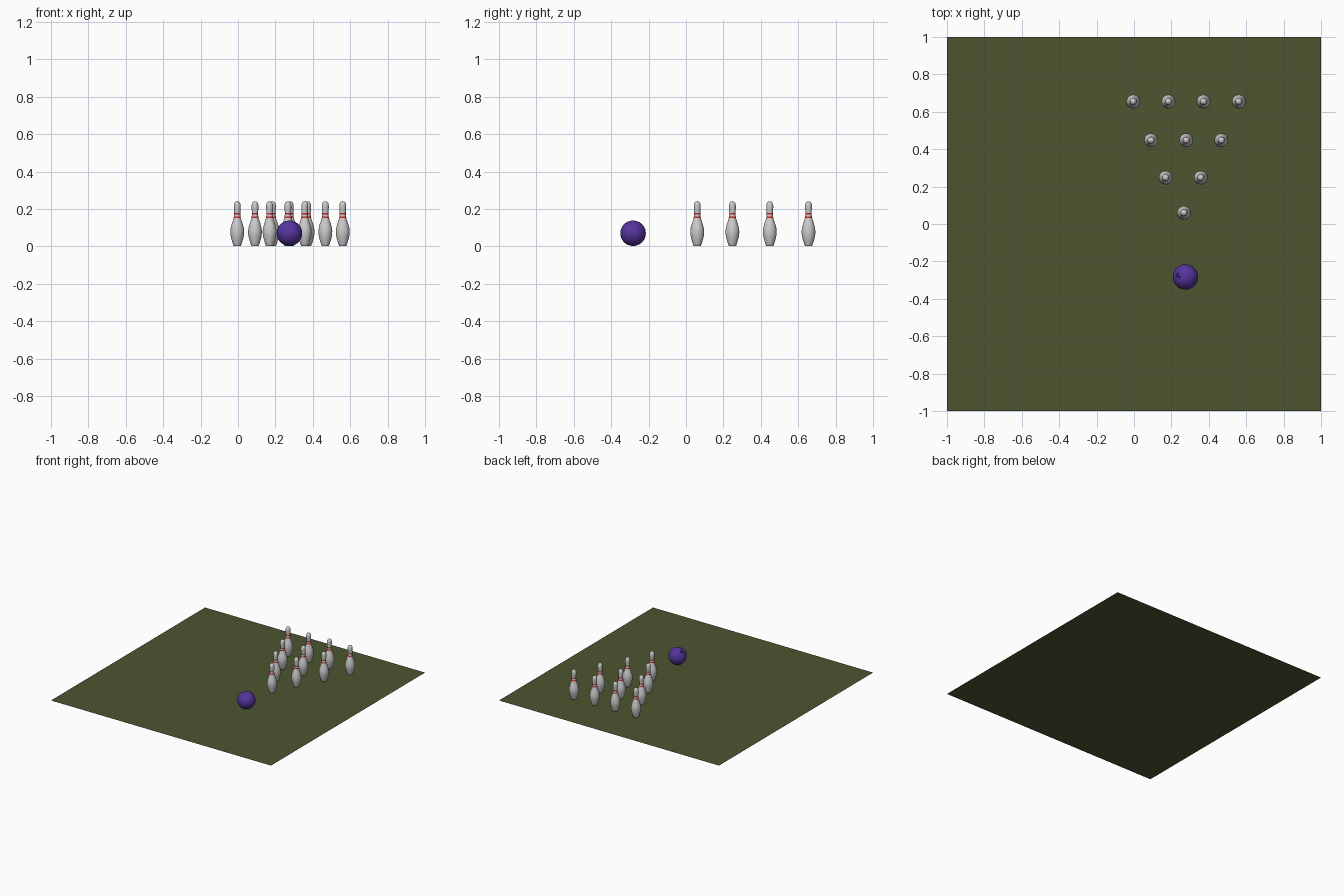
import bpy, bmesh, math
from mathutils import Vector

if "Cube" in bpy.data.objects:
    bpy.data.objects.remove(bpy.data.objects["Cube"])


def material(name, rgb):
    m = bpy.data.materials.new(name)
    m.diffuse_color = (*rgb, 1)
    m.use_nodes = True
    m.node_tree.nodes["Principled BSDF"].inputs["Base Color"].default_value = m.diffuse_color
    return m


OLIVE = material("olive", (0.075, 0.09, 0.03))
PURPLE = material("purple", (0.09, 0.035, 0.34))
RED = material("red", (0.6, 0.02, 0.02))
WHITE = material("white", (0.8, 0.8, 0.8))


def new_object(name, mesh, loc=(0, 0, 0)):
    ob = bpy.data.objects.new(name, mesh)
    ob.location = loc
    bpy.context.collection.objects.link(ob)
    return ob


# Lane surface: a single flat sheet
bpy.ops.mesh.primitive_plane_add(size=2)
lane = bpy.context.object
lane.name = "lane_surface"
lane.data.materials.append(OLIVE)

# Pin profile (radius, height); bands between the listed heights are red
PROFILE = [(0.019, 0.003), (0.022, 0.008), (0.027, 0.025), (0.033, 0.045),
           (0.0365, 0.066), (0.037, 0.08), (0.035, 0.098), (0.030, 0.118),
           (0.0235, 0.137), (0.019, 0.152), (0.0178, 0.160), (0.0168, 0.170),
           (0.0165, 0.179), (0.0172, 0.192), (0.0185, 0.206), (0.0185, 0.218),
           (0.0165, 0.229), (0.0115, 0.237), (0.006, 0.2402)]
STRIPES = (9, 11)
SIDES = 32


def pin_mesh():
    bm = bmesh.new()
    rings = [[bm.verts.new((r * math.cos(2 * math.pi * i / SIDES),
                            r * math.sin(2 * math.pi * i / SIDES), z))
              for i in range(SIDES)] for r, z in PROFILE]
    for k, (a, b) in enumerate(zip(rings, rings[1:])):
        for i in range(SIDES):
            j = (i + 1) % SIDES
            f = bm.faces.new((a[i], a[j], b[j], b[i]))
            f.material_index = 1 if k in STRIPES else 0
    # Base and rounded crown
    bm.faces.new(rings[0][::-1])
    crown = bm.verts.new((0, 0, 0.2412))
    for i in range(SIDES):
        bm.faces.new((rings[-1][i], rings[-1][(i + 1) % SIDES], crown))
    me = bpy.data.meshes.new("pin")
    bm.to_mesh(me)
    bm.free()
    me.materials.append(WHITE)
    me.materials.append(RED)
    me.shade_smooth()
    me.set_sharp_from_angle(angle=math.radians(50))
    return me


# Ten pins in a triangle: (first x, y, count)
pin = pin_mesh()
for row, (x0, y, count) in enumerate([(0.267, 0.06, 1), (0.169, 0.248, 2),
                                      (0.091, 0.448, 3), (-0.004, 0.655, 4)]):
    for i in range(count):
        new_object(f"pin_row{row + 1}_{i + 1}", pin, (x0 + i * 0.188, y, 0))

# Ball
R = 0.068
CENTRE = Vector((0.275, -0.283, 0.07))
bpy.ops.mesh.primitive_uv_sphere_add(segments=48, ring_count=24, radius=R, location=CENTRE)
ball = bpy.context.object
ball.name = "ball"
ball.data.materials.append(PURPLE)

# Finger holes drilled into the upper left of the ball
bm = bmesh.new()
for d in [(-0.62, 0.24, 0.75), (-0.72, 0.06, 0.69), (-0.50, 0.02, 0.87)]:
    d = Vector(d).normalized()
    mat = d.to_track_quat('Z', 'Y').to_matrix().to_4x4()
    mat.translation = d * R
    bmesh.ops.create_cone(bm, cap_ends=True, segments=16, radius1=0.005,
                          radius2=0.005, depth=0.05, matrix=mat)
me = bpy.data.meshes.new("finger_hole_cutter")
bm.to_mesh(me)
bm.free()
me.materials.append(PURPLE)
cutter = new_object("finger_hole_cutter", me, CENTRE)
cutter.hide_render = True
cutter.hide_set(True)
holes = ball.modifiers.new("finger_holes", 'BOOLEAN')
holes.operation = 'DIFFERENCE'
holes.object = cutter
holes.solver = 'EXACT'
bpy.context.view_layer.objects.active = ball
ball.select_set(True)
bpy.ops.object.shade_smooth_by_angle(angle=math.radians(35))
